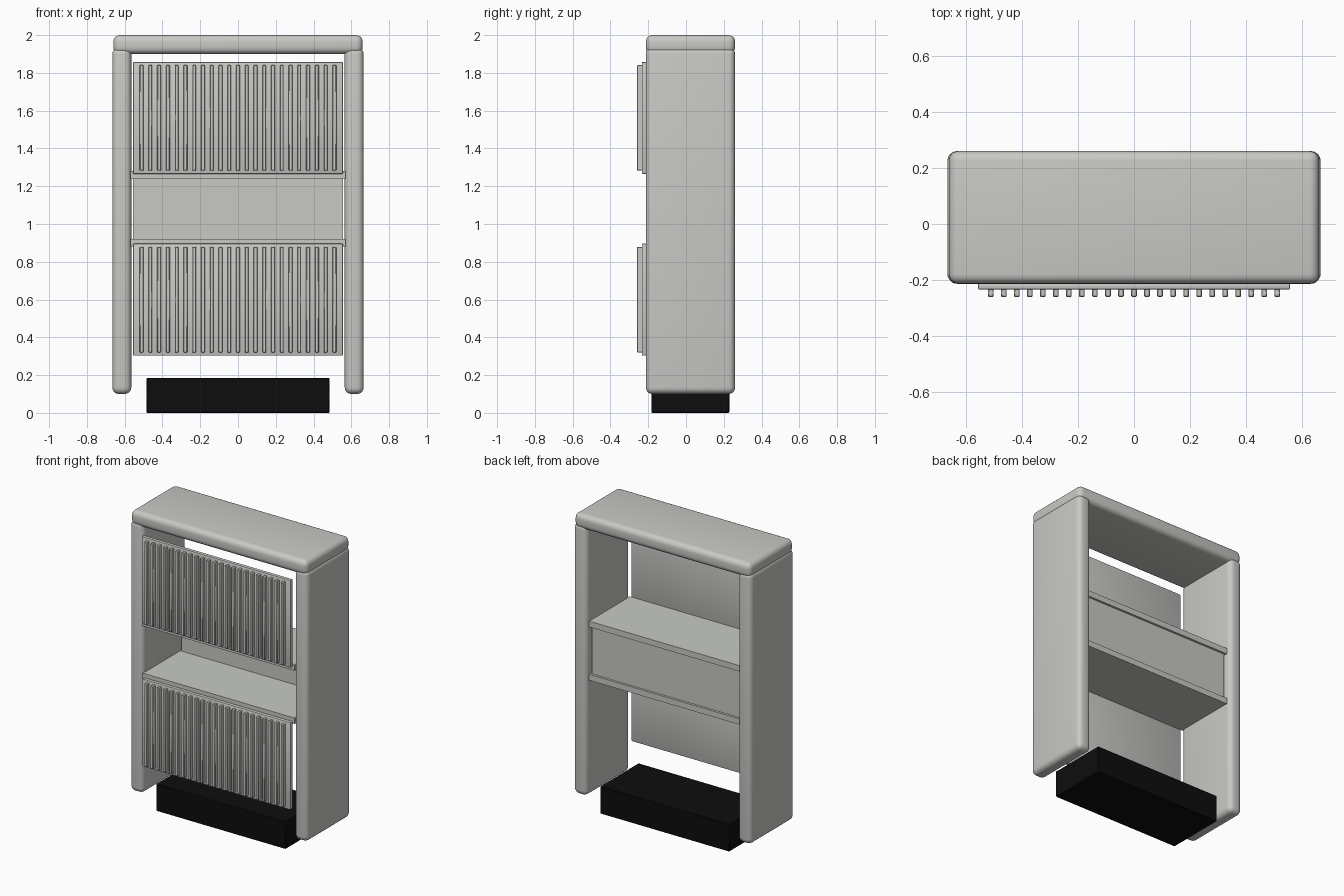
import bpy
import bmesh
from math import radians

old = bpy.data.objects.get("Cube")
if old:
    bpy.data.objects.remove(old, do_unlink=True)


def make_material(name, color):
    mat = bpy.data.materials.new(name)
    mat.use_nodes = True
    mat.diffuse_color = color
    mat.node_tree.nodes["Principled BSDF"].inputs["Base Color"].default_value = color
    return mat


grey = make_material("warm light grey", (0.58, 0.59, 0.56, 1))
black = make_material("black", (0.004, 0.004, 0.004, 1))


def box(name, xs, ys, zs, mat=grey, bevel=0.0, segments=3):
    """Box between the given limits, with optional rounded edges."""
    mesh = bpy.data.meshes.new(name)
    bm = bmesh.new()
    bmesh.ops.create_cube(bm, size=1)
    for v in bm.verts:
        v.co = [lim[0] if c < 0 else lim[1] for c, lim in zip(v.co, (xs, ys, zs))]
    bm.to_mesh(mesh)
    bm.free()
    mesh.materials.append(mat)
    obj = bpy.data.objects.new(name, mesh)
    bpy.context.collection.objects.link(obj)
    if bevel:
        mod = obj.modifiers.new("rounded_edges", "BEVEL")
        mod.width = bevel
        mod.segments = segments
        mod.limit_method = "ANGLE"
        for other in bpy.context.selected_objects:
            other.select_set(False)
        bpy.context.view_layer.objects.active = obj
        obj.select_set(True)
        bpy.ops.object.modifier_apply(modifier=mod.name)
        bpy.ops.object.shade_smooth_by_angle(angle=radians(40))
    return obj


FRONT, BACK = -0.213, 0.26
INNER, OUTER = 0.565, 0.665

# Rounded cabinet shell: two sides and a top
for side, sign in (("left", 1), ("right", -1)):
    xs = sorted((sign * INNER, sign * OUTER))
    box(side + "_side", xs, (FRONT, BACK), (0.1, 1.935), bevel=0.035, segments=5)
box("top_slab", (-0.66, 0.66), (FRONT, BACK), (1.9, 2.0), bevel=0.035, segments=5)

# Two shelves joined by a recessed back panel
for name, z in (("lower_shelf", 0.9), ("upper_shelf", 1.26)):
    box(name, (-INNER - 0.005, INNER + 0.005), (-0.208, 0.228), (z - 0.02, z + 0.02))
box("middle_back_panel", (-0.555, 0.555), (0.19, 0.213), (0.91, 1.25))

# Ribbed front panels
RIBS, PITCH = 23, 0.0464
for name, z in (("lower", 0.303), ("upper", 1.265)):
    box(name + "_front_panel", (-0.556, 0.556), (-0.234, -0.209), (z, z + 0.593),
        bevel=0.006, segments=2)
    for i in range(RIBS):
        x = (i - (RIBS - 1) / 2) * PITCH
        box(f"{name}_rib_{i + 1}", (x - 0.01, x + 0.01), (-0.26, -0.23),
            (z + 0.017, z + 0.576), bevel=0.003, segments=1)

# Plinth standing on the ground
box("plinth", (-0.484, 0.484), (-0.183, 0.229), (0, 0.185), black, bevel=0.004, segments=1)
